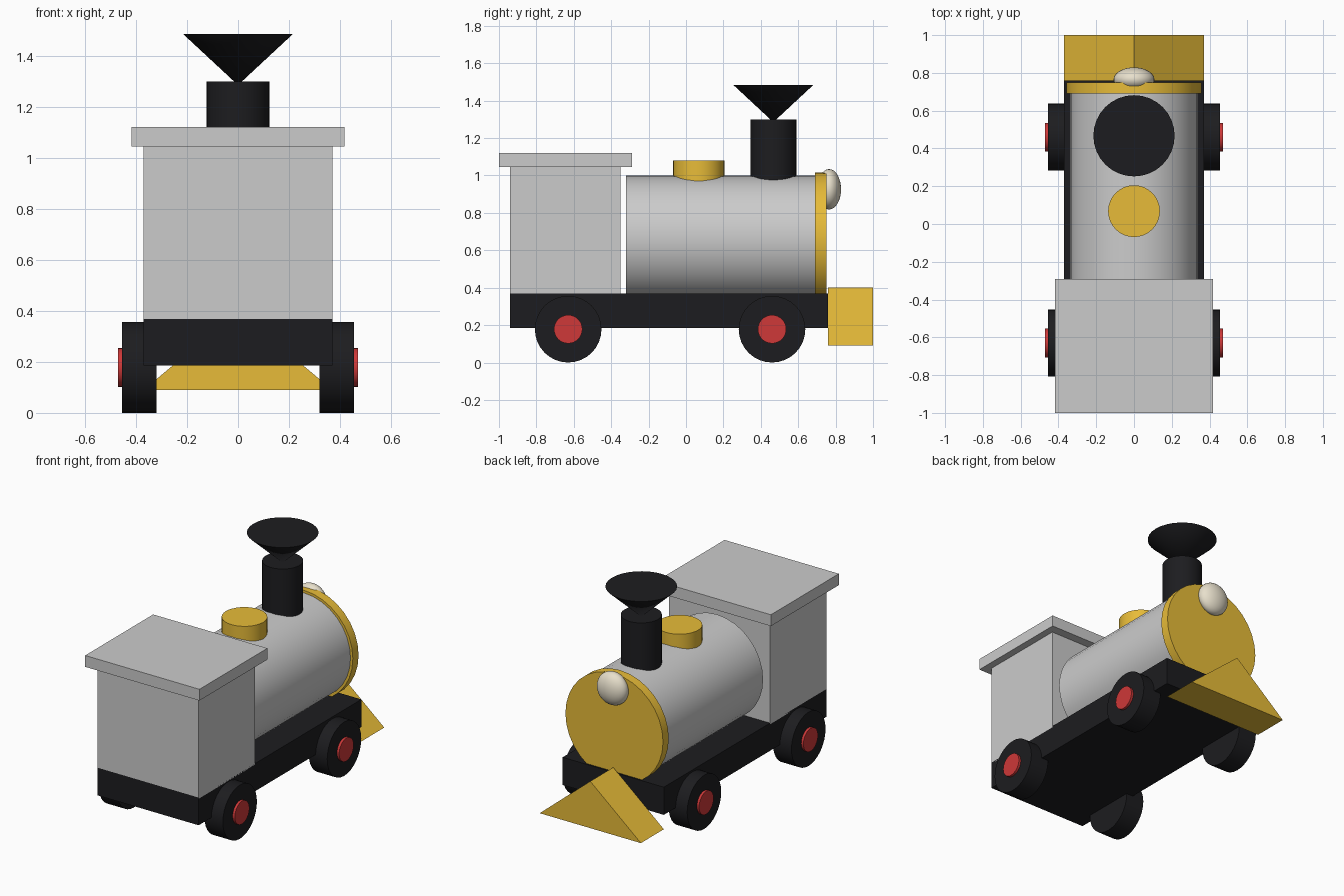
import bpy
import math
from mathutils import Matrix

cube = bpy.data.objects.get("Cube")
if cube:
    bpy.data.objects.remove(cube, do_unlink=True)


def material(name, rgb):
    mat = bpy.data.materials.new(name)
    mat.use_nodes = True
    mat.diffuse_color = (*rgb, 1)
    mat.node_tree.nodes["Principled BSDF"].inputs["Base Color"].default_value = (*rgb, 1)
    return mat


black = material("black", (0.012, 0.012, 0.014))
yellow = material("yellow", (0.8, 0.5, 0.04))
red = material("red", (0.62, 0.04, 0.04))
cream = material("cream", (0.8, 0.74, 0.6))


def finish(name, mat, smooth=False):
    obj = bpy.context.object
    obj.name = name
    if mat:
        obj.data.materials.append(mat)
    if smooth:
        bpy.ops.object.shade_smooth_by_angle(angle=math.radians(30))
    return obj


def box(name, half_width, y0, y1, z0, z1, mat=None):
    bpy.ops.mesh.primitive_cube_add(size=1)
    obj = finish(name, mat)
    size = Matrix.Diagonal((2 * half_width, y1 - y0, z1 - z0, 1))
    obj.data.transform(Matrix.Translation((0, (y0 + y1) / 2, (z0 + z1) / 2)) @ size)
    return obj


def tube(name, axis, start, end, centre, r0, r1=None, mat=None):
    """Round part along an axis; centre gives the other two coordinates in order."""
    bpy.ops.mesh.primitive_cone_add(vertices=32, radius1=r0, depth=end - start,
                                    radius2=r0 if r1 is None else r1)
    obj = finish(name, mat, True)
    place = list(centre)
    place.insert("XYZ".index(axis), (start + end) / 2)
    turn = {"X": Matrix.Rotation(math.pi / 2, 4, "Y"),
            "Y": Matrix.Rotation(-math.pi / 2, 4, "X"),
            "Z": Matrix.Identity(4)}[axis]
    obj.data.transform(Matrix.Translation(place) @ turn)
    return obj


# Chassis and cab
box("chassis", 0.37, -0.94, 0.76, 0.185, 0.368, black)
box("cab", 0.37, -0.94, -0.35, 0.36, 1.045)
box("cab_roof", 0.418, -1.0, -0.29, 1.045, 1.12)

# Boiler with its front plate
tube("boiler", "Y", -0.32, 0.70, (0, 0.66), 0.34)
tube("boiler_front_plate", "Y", 0.69, 0.75, (0, 0.66), 0.357, mat=yellow)

# Chimney and steam dome
tube("chimney", "Z", 0.9, 1.3, (0, 0.467), 0.123, mat=black)
tube("chimney_funnel", "Z", 1.285, 1.485, (0, 0.467), 0, 0.215, black)
tube("steam_dome", "Z", 0.9, 1.08, (0, 0.068), 0.137, mat=yellow)

# Headlight
bpy.ops.mesh.primitive_uv_sphere_add(segments=32, ring_count=16, radius=1)
lamp = finish("headlight", cream, True)
lamp.data.transform(Matrix.Translation((0, 0.765, 0.926)) @ Matrix.Diagonal((0.108, 0.064, 0.108, 1)))

# Wedge-shaped track guard
profile = [(-0.37, 0.09), (0.37, 0.09), (0, 0.4)]
verts = [(x, y, z) for y in (0.76, 1.0) for x, z in profile]
sides = [(i, (i + 1) % 3, (i + 1) % 3 + 3, i + 3) for i in range(3)]
mesh = bpy.data.meshes.new("track_guard")
mesh.from_pydata(verts, [], [(2, 1, 0), (3, 4, 5)] + sides)
mesh.materials.append(yellow)
guard = bpy.data.objects.new("track_guard", mesh)
bpy.context.collection.objects.link(guard)
bpy.context.view_layer.objects.active = guard
bpy.ops.object.select_all(action="DESELECT")
guard.select_set(True)
bpy.ops.object.mode_set(mode="EDIT")
bpy.ops.mesh.select_all(action="SELECT")
bpy.ops.mesh.normals_make_consistent(inside=False)
bpy.ops.object.mode_set(mode="OBJECT")

# Wheels and hubs
for end, y in (("front", 0.46), ("rear", -0.63)):
    for side, s in (("left", 1), ("right", -1)):
        for part, inner, outer, radius, mat in (("wheel", 0.32, 0.455, 0.178, black),
                                                ("hub", 0.4, 0.471, 0.076, red)):
            x0, x1 = sorted((s * inner, s * outer))
            tube(f"{end}_{side}_{part}", "X", x0, x1, (y, 0.178), radius, mat=mat)
